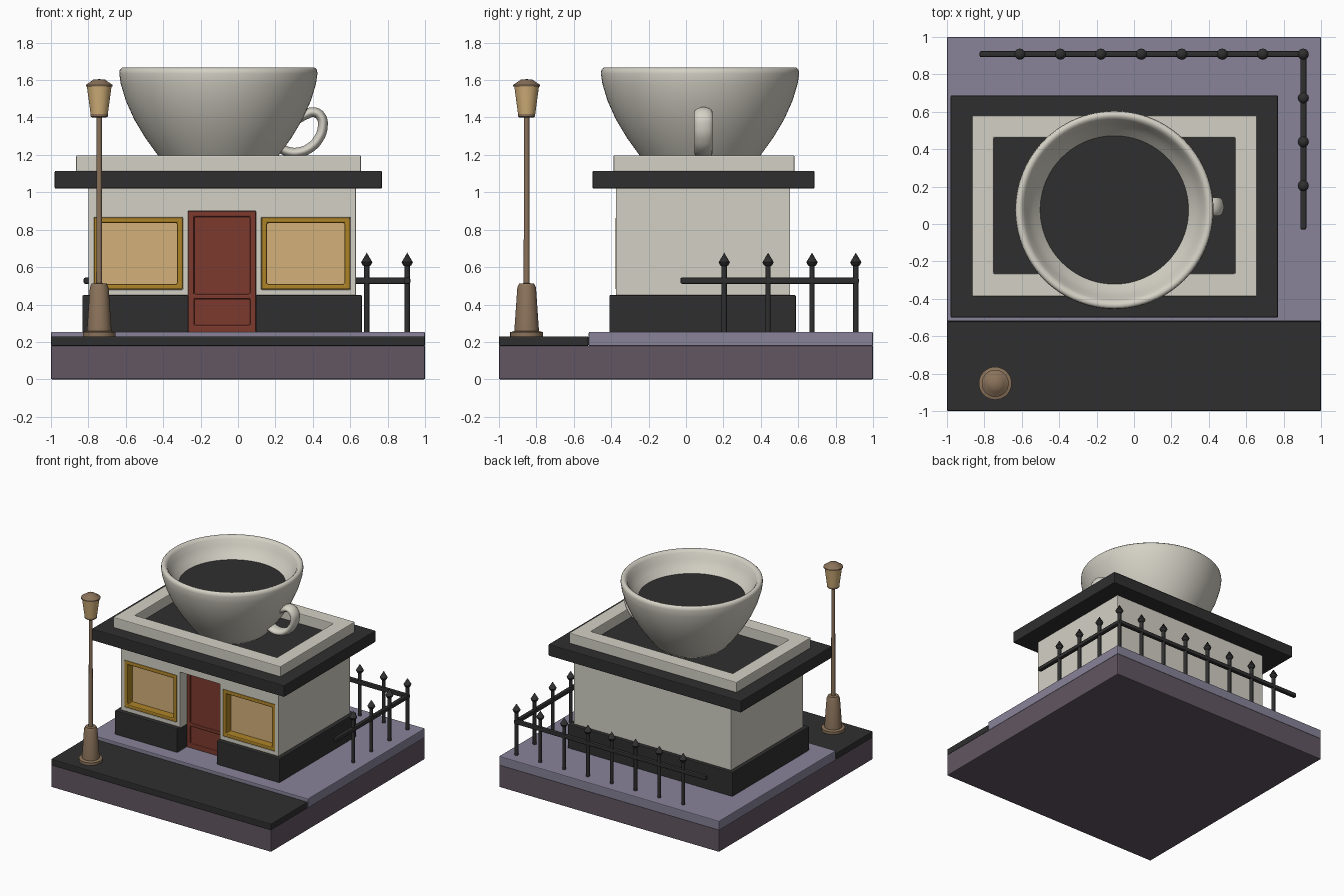
import bpy, bmesh, math

if "Cube" in bpy.data.objects:
    bpy.data.objects.remove(bpy.data.objects["Cube"])


def material(name, r, g, b):
    m = bpy.data.materials.new(name)
    lin = [((c / 255 + 0.055) / 1.055) ** 2.4 for c in (r, g, b)]
    m.diffuse_color = (*lin, 1)
    m.use_nodes = True
    m.node_tree.nodes["Principled BSDF"].inputs["Base Color"].default_value = m.diffuse_color
    return m


CREAM = material("cream", 212, 209, 197)
DARK = material("charcoal", 47, 47, 47)
PAVING = material("lavender_paving", 136, 131, 153)
EARTH = material("plum_base", 98, 86, 98)
RED = material("door_red", 124, 58, 46)
GOLD = material("window_gold", 174, 131, 40)
GLASS = material("warm_glass", 211, 177, 122)
BRONZE = material("lamp_bronze", 138, 114, 90)


def mesh_object(name, bm, mat):
    bmesh.ops.recalc_face_normals(bm, faces=bm.faces)
    me = bpy.data.meshes.new(name)
    bm.to_mesh(me)
    bm.free()
    ob = bpy.data.objects.new(name, me)
    bpy.context.collection.objects.link(ob)
    if mat:
        me.materials.append(mat)
    return ob


def activate(ob):
    bpy.ops.object.select_all(action='DESELECT')
    ob.select_set(True)
    bpy.context.view_layer.objects.active = ob


def box(name, xr, yr, zr, mat, holes=(), bevel=0.006):
    """Box from ranges, with box-shaped holes and a fine bevel."""
    def raw(n, rs, m):
        bm = bmesh.new()
        bmesh.ops.create_cube(bm, size=1)
        for v in bm.verts:
            v.co = [(a + b) / 2 + c * (b - a) for c, (a, b) in zip(v.co, rs)]
        return mesh_object(n, bm, m)
    ob = raw(name, (xr, yr, zr), mat)
    for h in holes:
        cutter = raw("cutter", h, None)
        cutter.hide_render = True
        mod = ob.modifiers.new("cut", 'BOOLEAN')
        mod.operation, mod.solver, mod.object = 'DIFFERENCE', 'EXACT', cutter
        activate(ob)
        bpy.ops.object.modifier_apply(modifier=mod.name)
        bpy.data.objects.remove(cutter)
    if bevel:
        mod = ob.modifiers.new("bevel", 'BEVEL')
        mod.width, mod.segments, mod.limit_method = bevel, 2, 'ANGLE'
    return ob


def lathe(name, profile, loc, mat, sides=32, angle=35):
    """Revolve (radius, z) points about a vertical axis."""
    bm = bmesh.new()
    rings = []
    for r, z in profile:
        if r == 0:
            rings.append([bm.verts.new((loc[0], loc[1], z))] * sides)
        else:
            rings.append([bm.verts.new((loc[0] + r * math.cos(t), loc[1] + r * math.sin(t), z))
                          for t in (2 * math.pi * i / sides for i in range(sides))])
    for a, b in zip(rings, rings[1:]):
        for i in range(sides):
            j = (i + 1) % sides
            q = list(dict.fromkeys((a[i], a[j], b[j], b[i])))
            if len(q) > 2:
                bm.faces.new(q)
    ob = mesh_object(name, bm, mat)
    activate(ob)
    bpy.ops.object.shade_smooth_by_angle(angle=math.radians(angle))
    return ob


# Ground: base block, road, pavement
box("base", (-1, 1), (-1, 1), (0, 0.18), EARTH)
box("road", (-1, 1), (-1, -0.522), (0.178, 0.23), DARK)
box("pavement", (-1, 1), (-0.52, 1), (0.178, 0.254), PAVING)

# Walls and plinth with door and window openings
door_x = (-0.265, 0.095)
win_z = (0.48, 0.865)
windows = {"left": (-0.77, -0.295), "right": (0.125, 0.6)}
door_hole = (door_x, (-0.6, -0.27), (0.2, 0.9))
box("walls", (-0.8, 0.63), (-0.375, 0.557), (0.25, 1.03), CREAM,
    [door_hole] + [(x, (-0.6, -0.29), win_z) for x in windows.values()], 0.004)
box("plinth", (-0.832, 0.663), (-0.41, 0.587), (0.25, 0.45), DARK, [door_hole])

# Door with two sunken panels
box("door", door_x, (-0.285, -0.26), (0.25, 0.9), RED,
    [((-0.235, 0.065), (-0.4, -0.273), z) for z in ((0.29, 0.43), (0.455, 0.87))], 0.006)

# Windows: gold frame and glass pane
for side, (a, b) in windows.items():
    z0, z1 = win_z
    box(side + "_window_frame", (a, b), (-0.378, -0.292), win_z, GOLD,
        [((a + 0.03, b - 0.03), (-0.6, -0.2), (z0 + 0.03, z1 - 0.03))], 0.008)
    box(side + "_window_pane", (a + 0.02, b - 0.02), (-0.315, -0.295),
        (z0 + 0.02, z1 - 0.02), GLASS, (), 0)

# Roof slab and parapet
box("roof_slab", (-0.98, 0.77), (-0.5, 0.687), (1.02, 1.115), DARK)
box("parapet", (-0.865, 0.657), (-0.387, 0.58), (1.11, 1.198), CREAM,
    [((-0.75, 0.54), (-0.265, 0.462), (1.0, 1.4))])

# Cup, coffee and handle
cup = (-0.105, 0.075)
lathe("cup", [(0, 1.117), (0.245, 1.117), (0.275, 1.14), (0.325, 1.2), (0.39, 1.29),
              (0.45, 1.39), (0.495, 1.49), (0.522, 1.58), (0.53, 1.635), (0.527, 1.655),
              (0.515, 1.666), (0.497, 1.662), (0.482, 1.645), (0.465, 1.6),
              (0.43, 1.55), (0.395, 1.51), (0.36, 1.47)], cup, CREAM, 96, 60)
lathe("coffee", [(0, 1.512), (0.397, 1.512)], cup, DARK, 96)

curve = bpy.data.curves.new("cup_handle", 'CURVE')
curve.dimensions = '3D'
curve.bevel_depth, curve.bevel_resolution, curve.resolution_u = 0.027, 5, 10
points = [(0.30, 1.38), (0.36, 1.415), (0.405, 1.428), (0.443, 1.405), (0.453, 1.35),
          (0.43, 1.285), (0.385, 1.238), (0.33, 1.215), (0.275, 1.215), (0.22, 1.24)]
sp = curve.splines.new('BEZIER')
sp.bezier_points.add(len(points) - 1)
for p, (x, z) in zip(sp.bezier_points, points):
    p.co = (x, 0, z)
    p.handle_left_type = p.handle_right_type = 'AUTO'
curve.materials.append(CREAM)
handle = bpy.data.objects.new("cup_handle", curve)
bpy.context.collection.objects.link(handle)
handle.location.y = 0.093
handle.scale.y = 1.85
activate(handle)
bpy.ops.object.convert(target='MESH')
bpy.ops.object.shade_smooth_by_angle(angle=math.radians(60))

# Street lamp
lamp = (-0.742, -0.852)
lathe("lamp_post", [(0, 0.23), (0.088, 0.23), (0.088, 0.252), (0.066, 0.258), (0.05, 0.49),
                    (0.04, 0.512), (0.016, 0.514), (0.014, 1.4), (0.038, 1.4),
                    (0.046, 1.406), (0.046, 1.42), (0, 1.42)], lamp, BRONZE)
lathe("lantern_glass", [(0, 1.418), (0.046, 1.418), (0.066, 1.567), (0, 1.567)], lamp, GLASS)
lathe("lantern_cap", [(0, 1.565), (0.072, 1.565), (0.072, 1.574), (0.045, 1.592),
                      (0.032, 1.602), (0, 1.605)], lamp, BRONZE)

# Fence: spear-topped posts and two rails
posts = [(-0.61 + 0.2164 * i, 0.908) for i in range(8)]
posts += [(0.905, 0.908 - 0.2345 * i) for i in (1, 2, 3)]
for i, p in enumerate(posts):
    lathe(f"fence_post_{i + 1}", [(0, 0.25), (0.014, 0.25), (0.014, 0.605), (0.022, 0.61),
                                  (0.03, 0.626), (0, 0.677)], p, DARK, 12)
box("back_rail", (-0.825, 0.92), (0.892, 0.924), (0.511, 0.544), DARK, (), 0.008)
box("side_rail", (0.889, 0.921), (-0.03, 0.92), (0.511, 0.544), DARK, (), 0.008)
